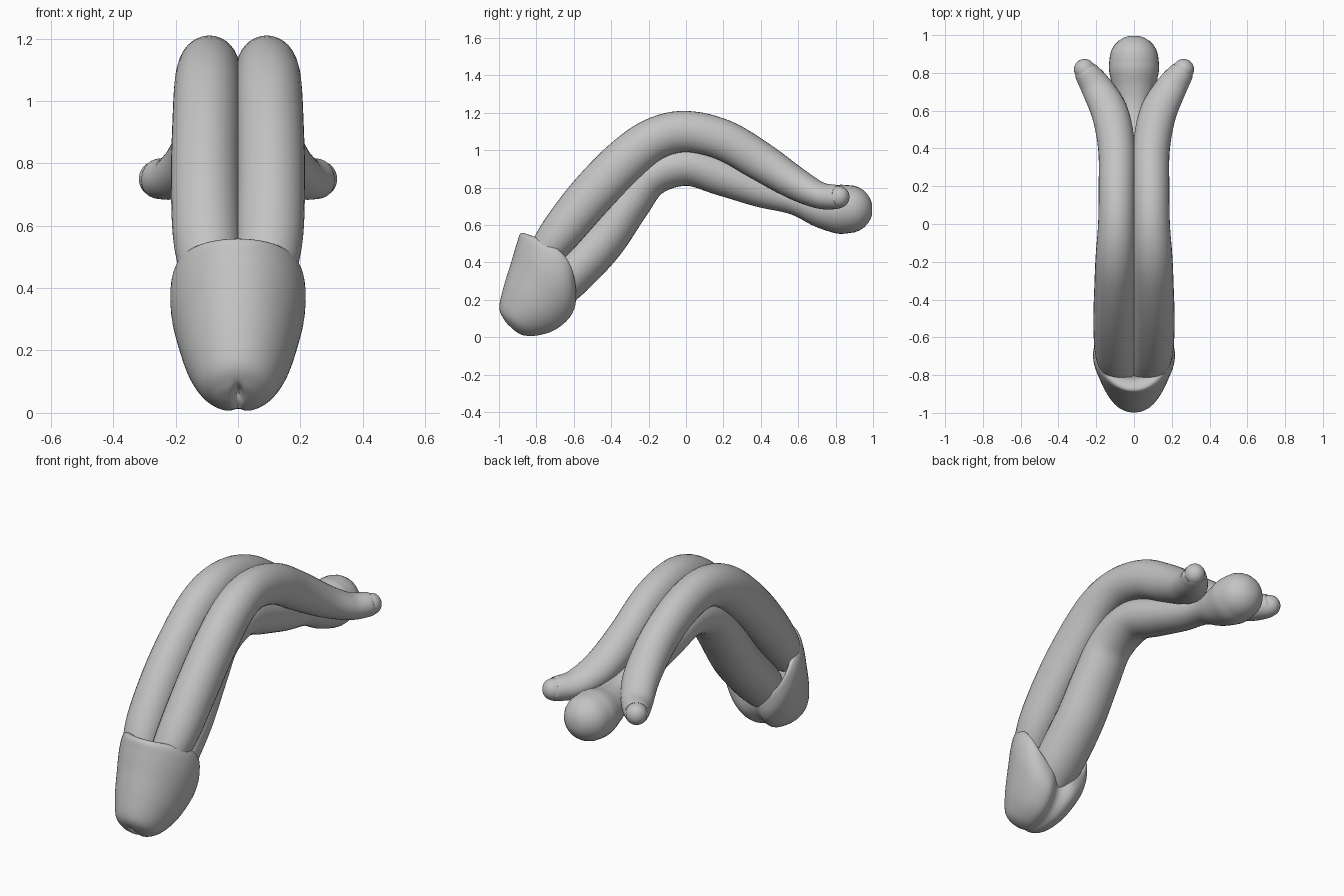
import bpy, math
from mathutils import Vector

if "Cube" in bpy.data.objects:
    bpy.data.objects.remove(bpy.data.objects["Cube"])

grey = bpy.data.materials.new("plain grey")
grey.use_nodes = True
grey.diffuse_color = (0.55, 0.55, 0.55, 1)
grey.node_tree.nodes["Principled BSDF"].inputs["Base Color"].default_value = (0.55, 0.55, 0.55, 1)


def smooth_keys(keys, steps):
    """Catmull-Rom interpolation through tuples of any length."""
    out = []
    for i in range(len(keys) - 1):
        a, b = keys[max(i - 1, 0)], keys[i]
        c, d = keys[i + 1], keys[min(i + 2, len(keys) - 1)]
        for s in range(steps):
            t = s / steps
            out.append([0.5 * (2 * q + (r - p) * t + (2 * p - 5 * q + 4 * r - u) * t * t
                               + (3 * q - p - 3 * r + u) * t ** 3)
                        for p, q, r, u in zip(a, b, c, d)])
    return out + [list(keys[-1])]


def loft(name, rings):
    """Skin closed rings and cap both ends."""
    n = len(rings[0])
    verts = [v for ring in rings for v in ring]
    faces = [(k * n + j, k * n + (j + 1) % n, (k + 1) * n + (j + 1) % n, (k + 1) * n + j)
             for k in range(len(rings) - 1) for j in range(n)]
    faces += [tuple(reversed(range(n))), tuple(range(len(verts) - n, len(verts)))]
    mesh = bpy.data.meshes.new(name)
    mesh.from_pydata(verts, [], faces)
    mesh.materials.append(grey)
    obj = bpy.data.objects.new(name, mesh)
    bpy.context.collection.objects.link(obj)
    bpy.ops.object.select_all(action='DESELECT')
    obj.select_set(True)
    bpy.context.view_layer.objects.active = obj
    bpy.ops.object.mode_set(mode='EDIT')
    bpy.ops.mesh.select_all(action='SELECT')
    bpy.ops.mesh.normals_make_consistent(inside=False)
    bpy.ops.object.mode_set(mode='OBJECT')
    bpy.ops.object.shade_smooth_by_angle(angle=math.radians(60))
    return obj


def tube(name, keys, side=1, n=32):
    """Keys are x, y, z, sideways radius, upright radius; both ends are domed."""
    pts = smooth_keys(keys, 6)
    pos = [Vector((side * p[0], p[1], p[2])) for p in pts]
    rings = []

    def ring(centre, tangent, rx, rn):
        across = (Vector((1, 0, 0)) - tangent * tangent.x).normalized()
        up = across.cross(tangent)
        rings.append([centre + across * rx * math.cos(a) + up * rn * math.sin(a)
                      for a in (2 * math.pi * j / n for j in range(n))])

    def dome(k, tangent, sign):
        angles = [math.pi / 2 * s / 7 for s in range(1, 7)]
        for a in (angles if sign > 0 else reversed(angles)):
            rx, rn = pts[k][3:]
            ring(pos[k] + tangent * sign * min(rx, rn) * math.sin(a), tangent,
                 rx * math.cos(a), rn * math.cos(a))

    last = len(pos) - 1
    tans = [(pos[min(k + 1, last)] - pos[max(k - 1, 0)]).normalized() for k in range(last + 1)]
    dome(0, tans[0], -1)
    for k in range(last + 1):
        ring(pos[k], tans[k], *pts[k][3:])
    dome(last, tans[last], 1)
    return loft(name, rings)


# Paired upper columns, spreading apart at the back
upper = [(0.085, -0.76, 0.44, 0.095, 0.09),
         (0.10, -0.67, 0.56, 0.108, 0.11),
         (0.105, -0.51, 0.755, 0.11, 0.12),
         (0.102, -0.33, 0.94, 0.108, 0.12),
         (0.098, -0.17, 1.06, 0.105, 0.113),
         (0.092, 0.0, 1.10, 0.098, 0.11),
         (0.09, 0.2, 1.055, 0.097, 0.108),
         (0.092, 0.4, 0.94, 0.098, 0.103),
         (0.125, 0.58, 0.825, 0.098, 0.088),
         (0.19, 0.71, 0.76, 0.085, 0.072),
         (0.25, 0.80, 0.75, 0.066, 0.065),
         (0.262, 0.818, 0.75, 0.056, 0.058)]
for label, side in (("left", 1), ("right", -1)):
    tube(label + "_upper_column", upper, side)

# Single lower column ending in a round bulb
tube("lower_column", [(0, -0.72, 0.22, 0.11, 0.10),
                      (0, -0.62, 0.33, 0.135, 0.12),
                      (0, -0.45, 0.51, 0.135, 0.12),
                      (0, -0.31, 0.71, 0.13, 0.115),
                      (0, -0.19, 0.86, 0.125, 0.11),
                      (0, 0.0, 0.92, 0.12, 0.11),
                      (0, 0.2, 0.86, 0.11, 0.105),
                      (0, 0.4, 0.785, 0.095, 0.09),
                      (0, 0.58, 0.73, 0.085, 0.075),
                      (0, 0.71, 0.695, 0.11, 0.105),
                      (0, 0.81, 0.685, 0.132, 0.13),
                      (0, 0.87, 0.685, 0.13, 0.128)])

# End cap: top edge y z, underside edge y z, half width, sideways sweep, groove
cap = smooth_keys([(-0.80, 0.43, -0.68, 0.18, 0.13, 0.05, 0.02),
                   (-0.825, 0.525, -0.60, 0.24, 0.185, 0.08, 0.05),
                   (-0.88, 0.558, -0.585, 0.17, 0.213, 0.075, 0.06),
                   (-0.905, 0.50, -0.60, 0.11, 0.215, 0.05, 0.05),
                   (-0.935, 0.40, -0.645, 0.06, 0.195, 0.03, 0.035),
                   (-0.975, 0.27, -0.71, 0.022, 0.165, 0.015, 0.025),
                   (-0.998, 0.16, -0.79, 0.004, 0.122, 0, 0.02),
                   (-0.975, 0.095, -0.86, 0.006, 0.075, 0, 0.015),
                   (-0.945, 0.06, -0.905, 0.025, 0.03, 0, 0.006),
                   (-0.93, 0.048, -0.925, 0.043, 0.005, 0, 0)], 6)
back = Vector((0, 0.8, 0.6))
rings = []
for ty, tz, by, bz, w, sweep, groove in cap:
    top, low = Vector((0, ty, tz)), Vector((0, by, bz))
    mid, half = (top + low) / 2, (top - low) / 2
    ring = []
    for j in range(64):
        a = 2 * math.pi * j / 64
        v = mid + half * math.cos(a) + back * sweep * math.sin(a) ** 2
        v.x = w * math.sin(a)
        # Underside groove and the small slit at the tip
        v += half.normalized() * groove * math.exp(-((a - math.pi) / 0.22) ** 2)
        v += back * 0.035 * math.exp(-(v.x / 0.013) ** 2 - ((v.z - 0.05) / 0.03) ** 2) * (v.y < -0.88)
        ring.append(v)
    rings.append(ring)
loft("end_cap", rings)
